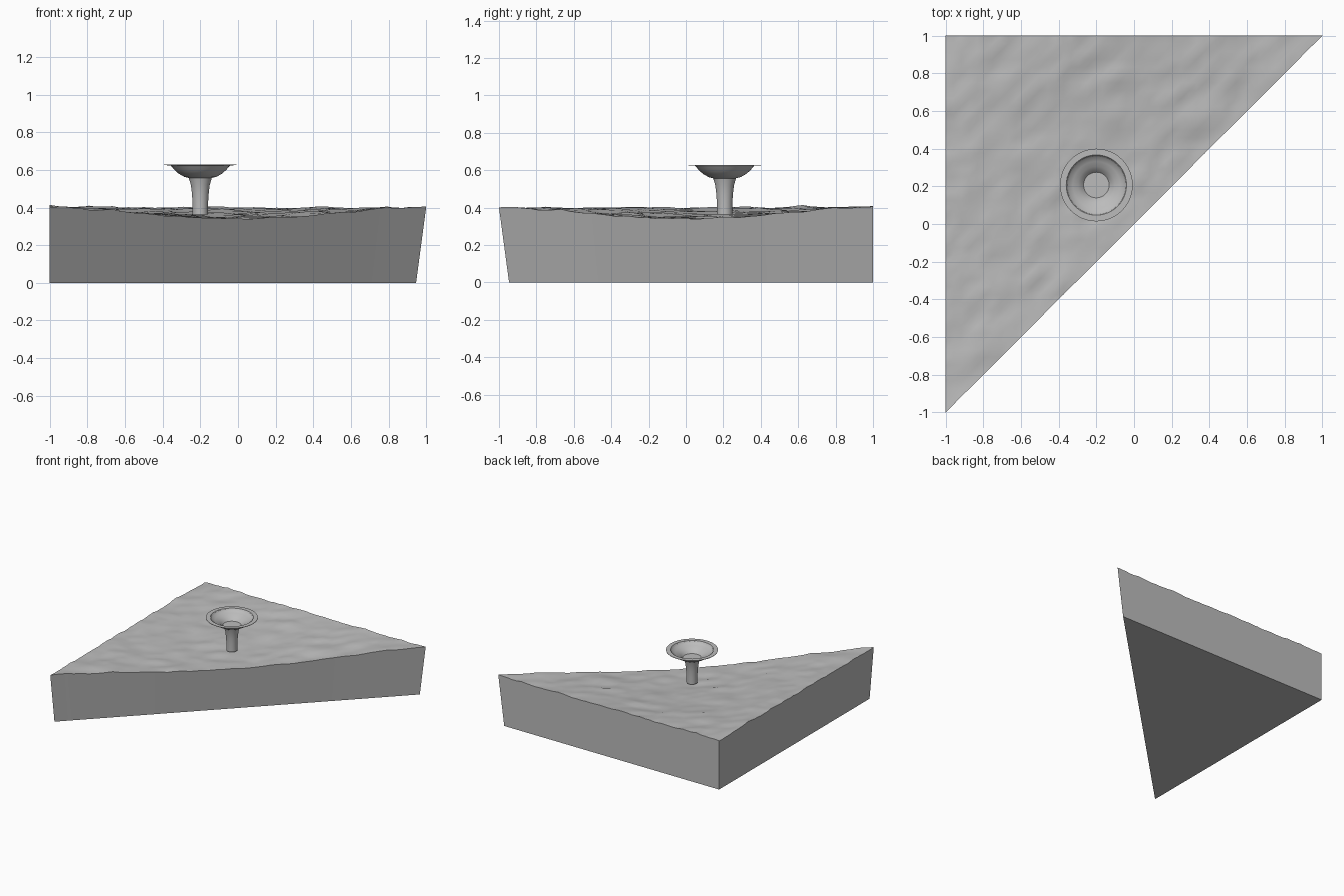
import bpy, bmesh, math
from mathutils import Vector, noise

if "Cube" in bpy.data.objects:
    bpy.data.objects.remove(bpy.data.objects["Cube"])

stone = bpy.data.materials.new("grey_stone")
stone.diffuse_color = (0.5, 0.5, 0.5, 1)
stone.use_nodes = True
stone.node_tree.nodes["Principled BSDF"].inputs["Base Color"].default_value = stone.diffuse_color


def finish(bm, name, angle):
    bmesh.ops.recalc_face_normals(bm, faces=bm.faces)
    mesh = bpy.data.meshes.new(name)
    bm.to_mesh(mesh)
    bm.free()
    obj = bpy.data.objects.new(name, mesh)
    bpy.context.collection.objects.link(obj)
    mesh.materials.append(stone)
    bpy.ops.object.select_all(action='DESELECT')
    obj.select_set(True)
    bpy.context.view_layer.objects.active = obj
    bpy.ops.object.shade_smooth_by_angle(angle=math.radians(angle))
    return obj


def ground(x, y):
    # shallow dish with small ripples running along the diagonal
    dish = 0.402 - 0.06 * math.cos(math.pi * x / 2) * math.cos(math.pi * y / 2)
    u, v = (x + y) * 0.7, (x - y) * 0.7
    ripple = noise.noise(Vector((u * 6, v * 11, 3.7))) * 0.011
    ripple += noise.noise(Vector((x * 17, y * 17, 8.1))) * 0.006
    return dish + ripple


# Triangular block: rippled top, tapered diagonal wall, flat base
N = 48
bm = bmesh.new()
top = {}
for i in range(N + 1):
    for j in range(i, N + 1):
        x, y = -1 + 2 * i / N, -1 + 2 * j / N
        top[i, j] = bm.verts.new((x, y, ground(x, y)))
for i in range(N):
    for j in range(i, N):
        bm.faces.new((top[i, j], top[i + 1, j + 1], top[i, j + 1]))
        if j > i:
            bm.faces.new((top[i, j], top[i + 1, j], top[i + 1, j + 1]))
rim = [top[k, k] for k in range(N)]
rim += [top[k, N] for k in range(N, 0, -1)]
rim += [top[0, k] for k in range(N, 0, -1)]
base = [bm.verts.new((-1 + (v.co.x + 1) * 0.973, 1 - (1 - v.co.y) * 0.973, 0)) for v in rim]
for k in range(len(rim)):
    n = (k + 1) % len(rim)
    bm.faces.new((rim[k], rim[n], base[n], base[k]))
bm.faces.new(base)
finish(bm, "triangular_ground_block", 40)

# Flared goblet: stem, bowl, thin flat lip and hollow inside
profile = [(0, .362), (.041, .362), (.041, .42), (.044, .47), (.05, .52), (.061, .557),
           (.085, .563), (.115, .58), (.138, .6), (.157, .624), (.193, .625), (.193, .628),
           (.16, .628), (.154, .618), (.125, .605), (.098, .592), (.08, .578),
           (.068, .564), (0, .564)]
bm = bmesh.new()
verts = [bm.verts.new((r, 0, z)) for r, z in profile]
edges = [bm.edges.new(p) for p in zip(verts, verts[1:])]
bmesh.ops.spin(bm, geom=verts + edges, cent=(0, 0, 0), axis=(0, 0, 1),
               angle=math.tau, steps=48)
bmesh.ops.remove_doubles(bm, verts=bm.verts, dist=0.0005)
goblet = finish(bm, "flared_goblet", 35)
goblet.location = (-0.2, 0.207, 0)
